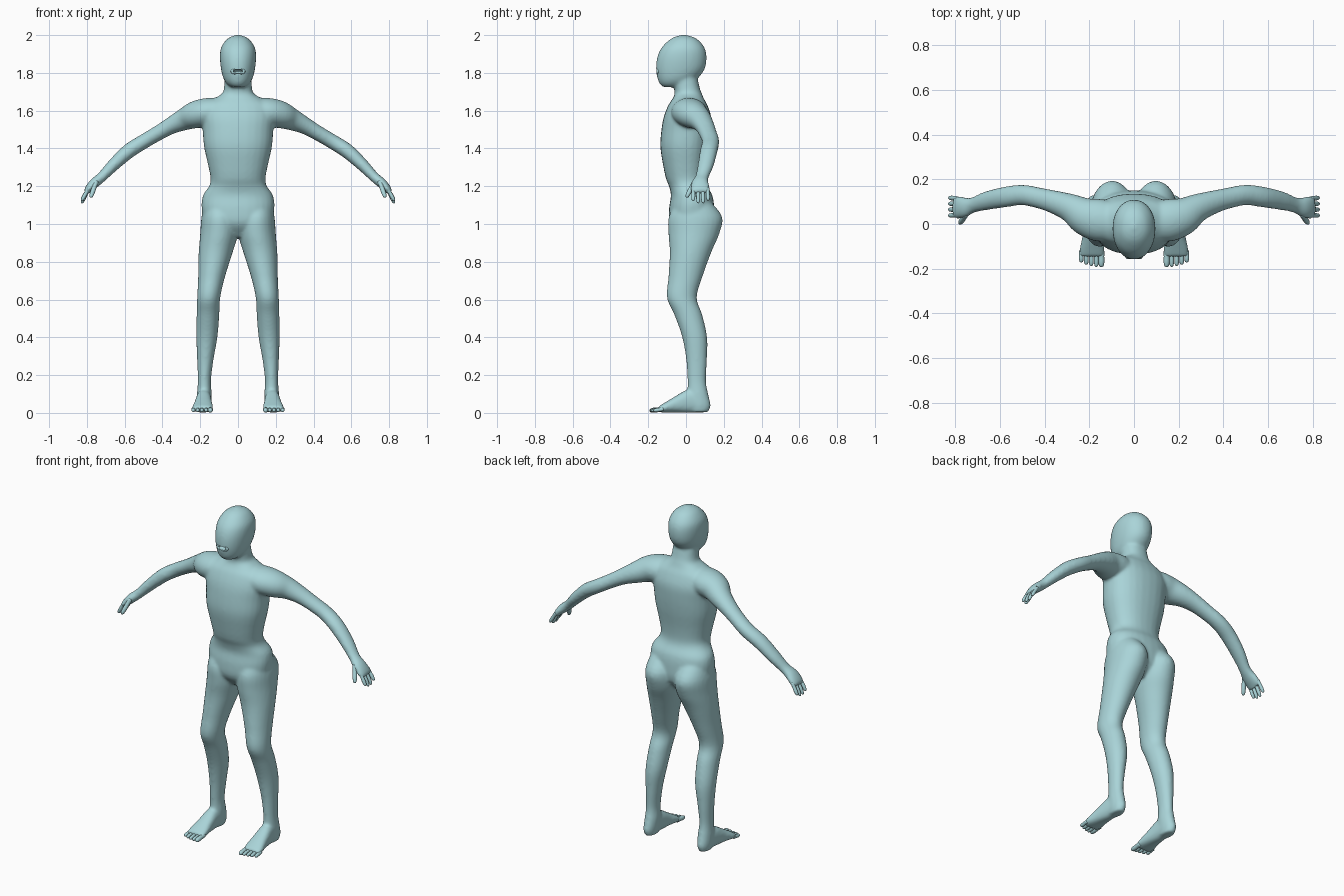
import bpy
import bmesh
from math import cos, sin, pi
from mathutils import Vector

cube = bpy.data.objects.get("Cube")
if cube:
    bpy.data.objects.remove(cube, do_unlink=True)

X, Y, Z = Vector((1, 0, 0)), Vector((0, 1, 0)), Vector((0, 0, 1))

skin = bpy.data.materials.new("pale_teal_skin")
skin.use_nodes = True
skin.diffuse_color = (0.40, 0.66, 0.69, 1)
skin.node_tree.nodes["Principled BSDF"].inputs["Base Color"].default_value = skin.diffuse_color


def refine(rows, steps):
    """Round a list of section rows with a spline through every row."""
    points = [Vector(row) for row in rows]
    points = [points[0]] + points + [points[-1]]
    result = []
    for a, b, c, d in zip(points, points[1:], points[2:], points[3:]):
        for i in range(steps):
            t = i / steps
            result.append(b + (c - a) * (t / 2)
                          + (a * 2 - b * 5 + c * 4 - d) * (t * t / 2)
                          + (b * 3 - a - c * 3 + d) * (t ** 3 / 2))
    return result + [points[-1]]


def loft(bm, rows, side=Y, axis=None, mirror=1, power=1.0, sides=28, steps=4):
    """Skin oval sections; each row holds a centre, radius along side, other radius."""
    sections = refine(rows, steps)
    rings = []
    for i, row in enumerate(sections):
        ahead = sections[min(i + 1, len(sections) - 1)]
        behind = sections[max(i - 1, 0)]
        tangent = axis or Vector((ahead - behind)[:3]).normalized()
        u = (side - tangent * side.dot(tangent)).normalized()
        v = tangent.cross(u)
        ring = []
        for k in range(sides):
            c, s = cos(2 * pi * k / sides), sin(2 * pi * k / sides)
            c = abs(c) ** power * (1 if c > 0 else -1)
            s = abs(s) ** power * (1 if s > 0 else -1)
            p = Vector(row[:3]) + u * (c * row[3]) + v * (s * row[4])
            p.x *= mirror
            ring.append(bm.verts.new(p))
        rings.append(ring)
    faces = [bm.faces.new(rings[0]), bm.faces.new(rings[-1])]
    for low, high in zip(rings, rings[1:]):
        for k in range(sides):
            n = (k + 1) % sides
            faces.append(bm.faces.new((low[k], low[n], high[n], high[k])))
    bmesh.ops.recalc_face_normals(bm, faces=faces)


def upright(bm, rows, power):
    """Loft level sections given as height, depth centre, half width, half depth."""
    loft(bm, [(0, y, z, depth, width) for z, y, width, depth in rows],
         axis=Z, power=power)


def finish(bm, name):
    mesh = bpy.data.meshes.new(name)
    bm.to_mesh(mesh)
    bm.free()
    mesh.materials.append(skin)
    for face in mesh.polygons:
        face.use_smooth = True
    obj = bpy.data.objects.new(name, mesh)
    bpy.context.collection.objects.link(obj)
    return obj


def digit(bm, root, tip, radius, mirror, side):
    """One finger or toe with a rounded tip."""
    root, tip = Vector(root), Vector(tip)
    rows = []
    for along, size in ((0, 1), (0.35, 0.95), (0.65, 1), (0.88, 0.82), (0.97, 0.5), (1, 0.1)):
        p = root.lerp(tip, along)
        rows.append((p.x, p.y, p.z, radius * size, radius * size))
    loft(bm, rows, side=side, mirror=mirror, sides=12, steps=3)


# Trunk and neck
body = bmesh.new()
upright(body, [
    (0.93, 0.03, 0.08, 0.06), (1.0, 0.03, 0.17, 0.115), (1.08, 0.03, 0.192, 0.12),
    (1.15, 0.03, 0.186, 0.11), (1.2, 0.012, 0.153, 0.102), (1.24, 0, 0.145, 0.106),
    (1.31, -0.005, 0.158, 0.116), (1.41, -0.005, 0.18, 0.131), (1.5, 0.002, 0.187, 0.132),
    (1.57, 0.008, 0.195, 0.125), (1.63, 0.01, 0.18, 0.103), (1.665, 0.012, 0.125, 0.082),
    (1.69, 0.012, 0.085, 0.072), (1.72, 0.005, 0.074, 0.068), (1.8, -0.01, 0.07, 0.065),
], power=0.88)

# Head
upright(body, [
    (1.725, -0.065, 0.035, 0.055), (1.74, -0.06, 0.057, 0.078), (1.77, -0.045, 0.077, 0.106),
    (1.82, -0.03, 0.09, 0.129), (1.88, -0.022, 0.096, 0.131), (1.93, -0.016, 0.091, 0.116),
    (1.97, -0.012, 0.067, 0.082), (1.99, -0.012, 0.041, 0.05), (2.002, -0.012, 0.006, 0.008),
], power=0.95)

leg_rows = [
    (0.1, 0.04, 1.13, 0.08, 0.07), (0.098, 0.05, 1.04, 0.141, 0.095),
    (0.1, 0.042, 0.95, 0.135, 0.1), (0.118, 0.024, 0.85, 0.11, 0.09),
    (0.14, -0.003, 0.72, 0.09, 0.071), (0.155, -0.022, 0.61, 0.079, 0.061),
    (0.159, 0.012, 0.52, 0.074, 0.06), (0.165, 0.046, 0.4, 0.066, 0.056),
    (0.173, 0.056, 0.28, 0.055, 0.043), (0.178, 0.057, 0.17, 0.049, 0.035),
    (0.178, 0.062, 0.1, 0.056, 0.039), (0.18, 0.068, 0.04, 0.063, 0.037),
    (0.18, 0.068, 0.003, 0.05, 0.03),
]
foot_rows = [
    (0.18, 0.1, 0.045, 0.033, 0.04), (0.18, 0.05, 0.06, 0.037, 0.058),
    (0.182, 0, 0.06, 0.041, 0.06), (0.184, -0.06, 0.044, 0.048, 0.042),
    (0.187, -0.11, 0.029, 0.056, 0.027), (0.188, -0.145, 0.019, 0.055, 0.016),
]
arm_rows = [
    (0.06, 0.01, 1.595, 0.08, 0.07), (0.15, 0.016, 1.592, 0.095, 0.076),
    (0.22, 0.035, 1.58, 0.085, 0.073), (0.28, 0.07, 1.556, 0.065, 0.06),
    (0.35, 0.096, 1.523, 0.053, 0.046), (0.42, 0.115, 1.483, 0.047, 0.04),
    (0.5, 0.13, 1.436, 0.046, 0.039), (0.58, 0.12, 1.385, 0.046, 0.039),
    (0.66, 0.104, 1.312, 0.042, 0.033), (0.72, 0.085, 1.25, 0.035, 0.027),
    (0.76, 0.075, 1.217, 0.046, 0.027), (0.79, 0.075, 1.186, 0.052, 0.021),
    (0.805, 0.076, 1.165, 0.048, 0.014),
]
digits = bmesh.new()
for mirror in (-1, 1):
    # Limbs
    loft(body, leg_rows, axis=-Z, mirror=mirror)
    loft(body, foot_rows, side=X, axis=-Y, mirror=mirror, power=0.85)
    loft(body, arm_rows, mirror=mirror)
    # Four fingers and a thumb
    for i, drop in enumerate((1.122, 1.11, 1.11, 1.125)):
        y = 0.04 + 0.0245 * i
        digit(digits, (0.79, y, 1.19), (0.828, y + 0.002 * (i - 1), drop), 0.0105, mirror, Y)
    digit(digits, (0.75, 0.045, 1.225), (0.78, 0.002, 1.14), 0.0125, mirror, Y)
    # Toes, the largest on the inside
    for i, reach in enumerate((0.193, 0.192, 0.188, 0.182, 0.172)):
        x = 0.146 + 0.0225 * i
        radius = 0.0135 if i == 0 else 0.0105
        digit(digits, (x, -0.12, 0.02), (x, -reach, 0.012), radius, mirror, X)

finish(digits, "fingers_and_toes")

# Blend the overlapping forms into a single smooth skin
figure = finish(body, "body")
blend = figure.modifiers.new("blend", 'REMESH')
blend.mode = 'VOXEL'
blend.voxel_size = 0.008
blend.use_smooth_shade = True
soften = figure.modifiers.new("soften", 'SMOOTH')
soften.factor = 0.5
soften.iterations = 10

# Open mouth
bpy.ops.mesh.primitive_uv_sphere_add(segments=24, ring_count=12, radius=1, location=(0, -0.152, 1.808))
cutter = bpy.context.object
cutter.name = "mouth_cutter"
cutter.scale = (0.029, 0.03, 0.011)
cutter.data.materials.append(skin)
cutter.hide_render = True
cutter.hide_set(True)
cut = figure.modifiers.new("mouth", 'BOOLEAN')
cut.operation = 'DIFFERENCE'
cut.solver = 'EXACT'
cut.object = cutter

# Lips
bpy.ops.mesh.primitive_torus_add(major_segments=32, minor_segments=10, major_radius=0.031,
                                 minor_radius=0.008, location=(0, -0.148, 1.808),
                                 rotation=(pi / 2, 0, 0))
lips = bpy.context.object
lips.name = "lips"
lips.scale = (1, 0.5, 1)
lips.data.materials.append(skin)
bpy.ops.object.shade_smooth()
